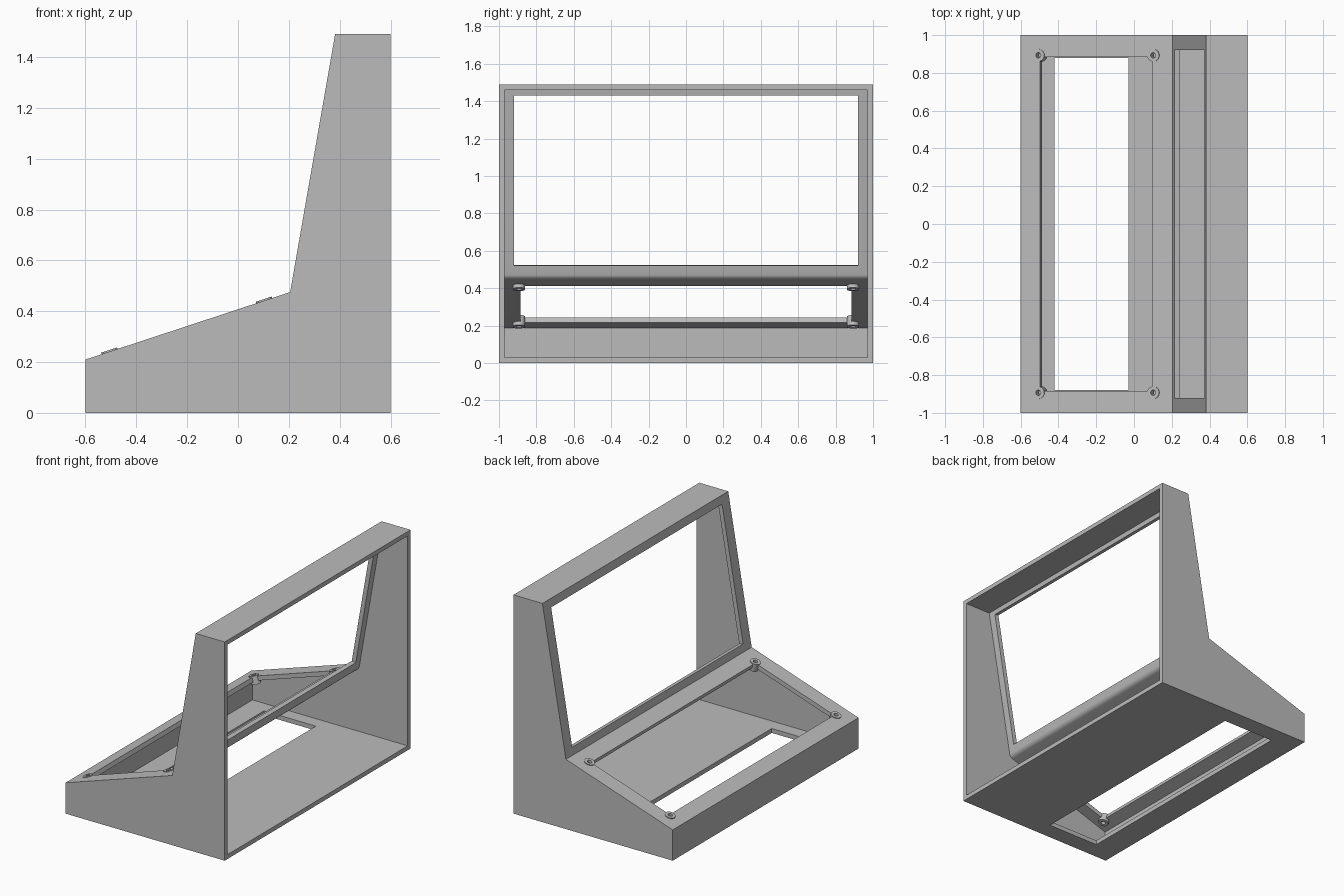
import bpy, bmesh, math
from mathutils import Matrix, Vector

cube = bpy.data.objects.get("Cube")
if cube:
    bpy.data.objects.remove(cube, do_unlink=True)

grey = bpy.data.materials.new("plain grey")
grey.use_nodes = True
colour = (0.5, 0.5, 0.5, 1)
grey.diffuse_color = colour
grey.node_tree.nodes["Principled BSDF"].inputs["Base Color"].default_value = colour

WALL = 0.03


def finish(name, bm, matrix=None):
    bmesh.ops.recalc_face_normals(bm, faces=bm.faces)
    if matrix:
        bm.transform(matrix)
    mesh = bpy.data.meshes.new(name)
    bm.to_mesh(mesh)
    bm.free()
    mesh.materials.append(grey)
    obj = bpy.data.objects.new(name, mesh)
    bpy.context.collection.objects.link(obj)
    return obj


def prism(name, profile, half_width):
    """Closed solid with an x-z profile along y."""
    bm = bmesh.new()
    near, far = [[bm.verts.new((x, y, z)) for x, z in profile]
                 for y in (-half_width, half_width)]
    bm.faces.new(near)
    bm.faces.new(far[::-1])
    for i in range(len(profile)):
        bm.faces.new((near[i - 1], far[i - 1], far[i], near[i]))
    return finish(name, bm)


def box(name, size, matrix):
    bm = bmesh.new()
    bmesh.ops.create_cube(bm, size=1)
    bmesh.ops.scale(bm, verts=bm.verts, vec=size)
    return finish(name, bm, matrix)


def cylinder(name, radius, bottom, top, matrix):
    bm = bmesh.new()
    bmesh.ops.create_cone(bm, cap_ends=True, segments=32, radius1=radius,
                          radius2=radius, depth=top - bottom)
    shift = Matrix.Translation((0, 0, (top + bottom) / 2))
    return finish(name, bm, matrix @ shift)


def cut(target, cutter):
    mod = target.modifiers.new("cut", 'BOOLEAN')
    mod.operation = 'DIFFERENCE'
    mod.solver = 'EXACT'
    mod.object = cutter
    bpy.context.view_layer.objects.active = target
    bpy.ops.object.modifier_apply(modifier=mod.name)


def discard(obj):
    bpy.data.objects.remove(obj, do_unlink=True)


def smooth(obj):
    bpy.ops.object.select_all(action='DESELECT')
    obj.select_set(True)
    bpy.context.view_layer.objects.active = obj
    bpy.ops.object.shade_smooth_by_angle(angle=math.radians(30))


# Outer side profile
front, knee, crown = Vector((-0.6, 0.21)), Vector((0.205, 0.475)), Vector((0.382, 1.49))
back = 0.6
ramp, rise = (knee - front).normalized(), (crown - knee).normalized()
ramp_in, rise_in = Vector((ramp.y, -ramp.x)), Vector((rise.y, -rise.x))


def on_line(start, direction, axis, value):
    return start + direction * ((value - start[axis]) / direction[axis])


def frame(point, direction, y=0):
    """Place local x along a sloping panel, local z out of it."""
    angle = math.atan2(direction.y, direction.x)
    return Matrix.Translation((point.x, y, point.y)) @ Matrix.Rotation(-angle, 4, 'Y')


housing = prism("housing", [(-0.6, 0), (back, 0), (back, crown.y), crown, knee, front], 1)

# Inner profile, parallel to the outside, with a rounded knee
ramp_start = front + ramp_in * WALL
rise_start = knee + rise_in * WALL
gap = rise_start - ramp_start
turn = ramp.x * rise.y - ramp.y * rise.x
inner_knee = ramp_start + ramp * ((gap.x * rise.y - gap.y * rise.x) / turn)
radius = 0.035
bend = math.acos(ramp.dot(rise))
centre = inner_knee + rise * (radius * math.tan(bend / 2)) - rise_in * radius
start_angle = math.atan2(rise_in.y, rise_in.x)
angles = [start_angle - bend * i / 6 for i in range(7)]
fillet = [centre + radius * Vector((math.cos(a), math.sin(a))) for a in angles]
top_in = on_line(rise_start, rise, 1, crown.y - WALL)
front_in = on_line(ramp_start, ramp, 0, front.x + WALL)
cavity = prism("cavity", [(front.x + WALL, WALL), (back + 0.1, WALL),
                          (back + 0.1, top_in.y), top_in] + fillet + [front_in], 1 - WALL)

# Openings: screen, sloped panel and floor
low, high = on_line(knee, rise, 1, 0.525), on_line(knee, rise, 1, 1.435)
screen = box("screen_cut", ((high - low).length, 1.84, 0.14), frame((low + high) / 2, rise))
low, high = on_line(front, ramp, 0, -0.497), on_line(front, ramp, 0, 0.097)
panel = box("panel_cut", ((high - low).length, 1.77, 0.1), frame((low + high) / 2, ramp))
floor = box("floor_cut", (0.39, 1.76, 0.2), Matrix.Translation((-0.225, 0, 0)))
for cutter in (cavity, screen, panel, floor):
    cut(housing, cutter)
    discard(cutter)

# Screw bosses at the corners of the sloped opening
for row, x in (("front", -0.505), ("rear", 0.103)):
    for side, y in (("right", -0.893), ("left", 0.893)):
        place = frame(on_line(front, ramp, 0, x), ramp, y)
        boss = cylinder(f"{row}_{side}_screw_boss", 0.033, -0.05, 0.006, place)
        hole = cylinder("screw_hole", 0.014, -0.1, 0.1, place)
        cut(housing, hole)
        cut(boss, hole)
        discard(hole)
        smooth(boss)

smooth(housing)
